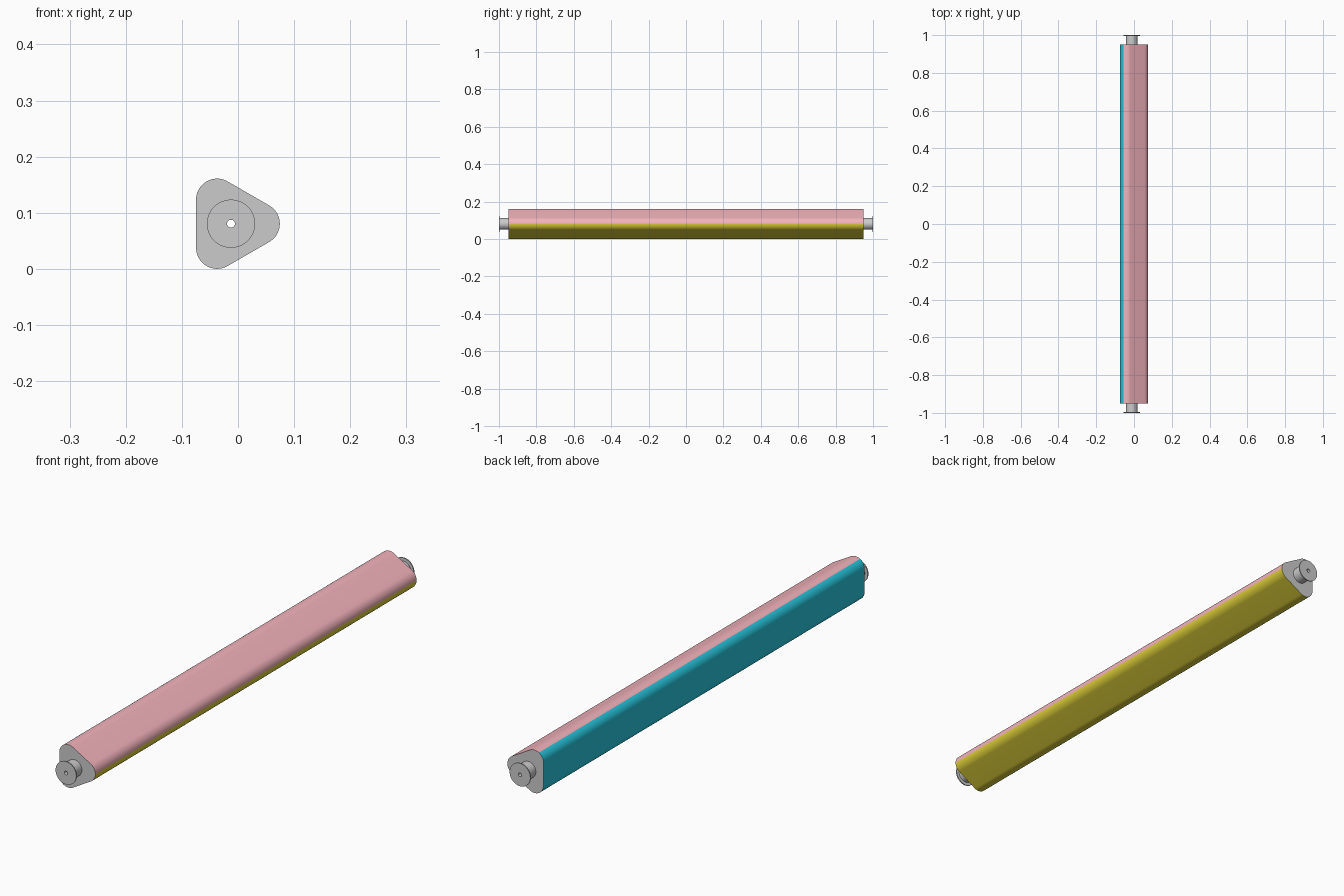
import bpy, bmesh
from math import sin, cos, radians, pi

if "Cube" in bpy.data.objects:
    bpy.data.objects.remove(bpy.data.objects["Cube"])

CX, CZ = -0.0125, 0.0805      # long axis position
D, R = 0.0495, 0.0375         # corner centre distance, corner radius
BODY, END = 0.95, 1.0         # half lengths of body and spindle
BORE, SHAFT, RIM, RIM_T = 0.007, 0.031, 0.043, 0.004
SEG, STEPS = 48, 12


def finish(name, bm, color=None):
    me = bpy.data.meshes.new(name)
    bm.to_mesh(me)
    bm.free()
    ob = bpy.data.objects.new(name, me)
    bpy.context.collection.objects.link(ob)
    if color:
        mat = bpy.data.materials.new(name + "_color")
        mat.diffuse_color = (*color, 1)
        mat.use_nodes = True
        mat.node_tree.nodes["Principled BSDF"].inputs["Base Color"].default_value = mat.diffuse_color
        me.materials.append(mat)
    bpy.ops.object.select_all(action='DESELECT')
    ob.select_set(True)
    bpy.context.view_layer.objects.active = ob
    bpy.ops.object.shade_smooth_by_angle(angle=radians(35))
    return ob


def arc(corner, a0, a1):
    """Points (x, z) on one rounded corner, angles in degrees."""
    c = radians(corner)
    angles = [radians(a0 + (a1 - a0) * i / STEPS) for i in range(STEPS + 1)]
    return [(CX + D * cos(c) + R * cos(a), CZ + D * sin(c) + R * sin(a)) for a in angles]


def panel_profile(c):
    """One side, from the middle of corner c to the middle of the next."""
    return arc(c, c, c + 60) + arc(c + 120, c + 60, c + 120)


# Three coloured side panels, meeting in the middle of the rounded corners
panels = {
    "upper_panel": (0, (0.90, 0.45, 0.50)),
    "left_panel": (120, (0.02, 0.58, 0.74)),
    "lower_panel": (240, (0.72, 0.62, 0.04)),
}
outline = []
for name, (corner, color) in panels.items():
    prof = panel_profile(corner)
    outline += prof[:-1]
    bm = bmesh.new()
    rows = [[bm.verts.new((x, y, z)) for x, z in prof] for y in (-BODY, BODY)]
    f, b = rows
    for i in range(len(prof) - 1):
        bm.faces.new((f[i], b[i], b[i + 1], f[i + 1]))
    finish(name, bm, color)

# Grey end caps with an opening for the spindle
ring = [(CX + SHAFT * cos(2 * pi * i / SEG), CZ + SHAFT * sin(2 * pi * i / SEG))
        for i in range(SEG)]
for name, s in (("front_cap", -1), ("back_cap", 1)):
    bm = bmesh.new()
    for loop in (outline, ring):
        vs = [bm.verts.new((x, s * BODY, z)) for x, z in loop]
        for i in range(len(vs)):
            bm.edges.new((vs[i - 1], vs[i]))
    bmesh.ops.triangle_fill(bm, edges=bm.edges[:], use_beauty=True, normal=(0, s, 0))
    bm.normal_update()
    for face in bm.faces:
        if face.normal.y * s < 0:
            face.normal_flip()
    finish(name, bm)

# Hollow spindle with a thin rim at each end, turned around the long axis
half = [(SHAFT, BODY), (SHAFT, END - RIM_T), (RIM, END - RIM_T), (RIM, END), (BORE, END)]
profile = half + [(r, -y) for r, y in reversed(half)]
bm = bmesh.new()
loops = [[bm.verts.new((CX + r * cos(2 * pi * i / SEG), y, CZ + r * sin(2 * pi * i / SEG)))
          for i in range(SEG)] for r, y in profile]
for a, b in zip(loops[:-1], loops[1:]):
    for i in range(SEG):
        j = (i + 1) % SEG
        bm.faces.new((a[i], b[i], b[j], a[j]))
bmesh.ops.recalc_face_normals(bm, faces=bm.faces[:])
# close the shaft wall inside the body
a, b = loops[-1], loops[0]
for i in range(SEG):
    j = (i + 1) % SEG
    bm.faces.new((a[i], b[i], b[j], a[j]))
bmesh.ops.recalc_face_normals(bm, faces=bm.faces[:])
finish("spindle", bm)
